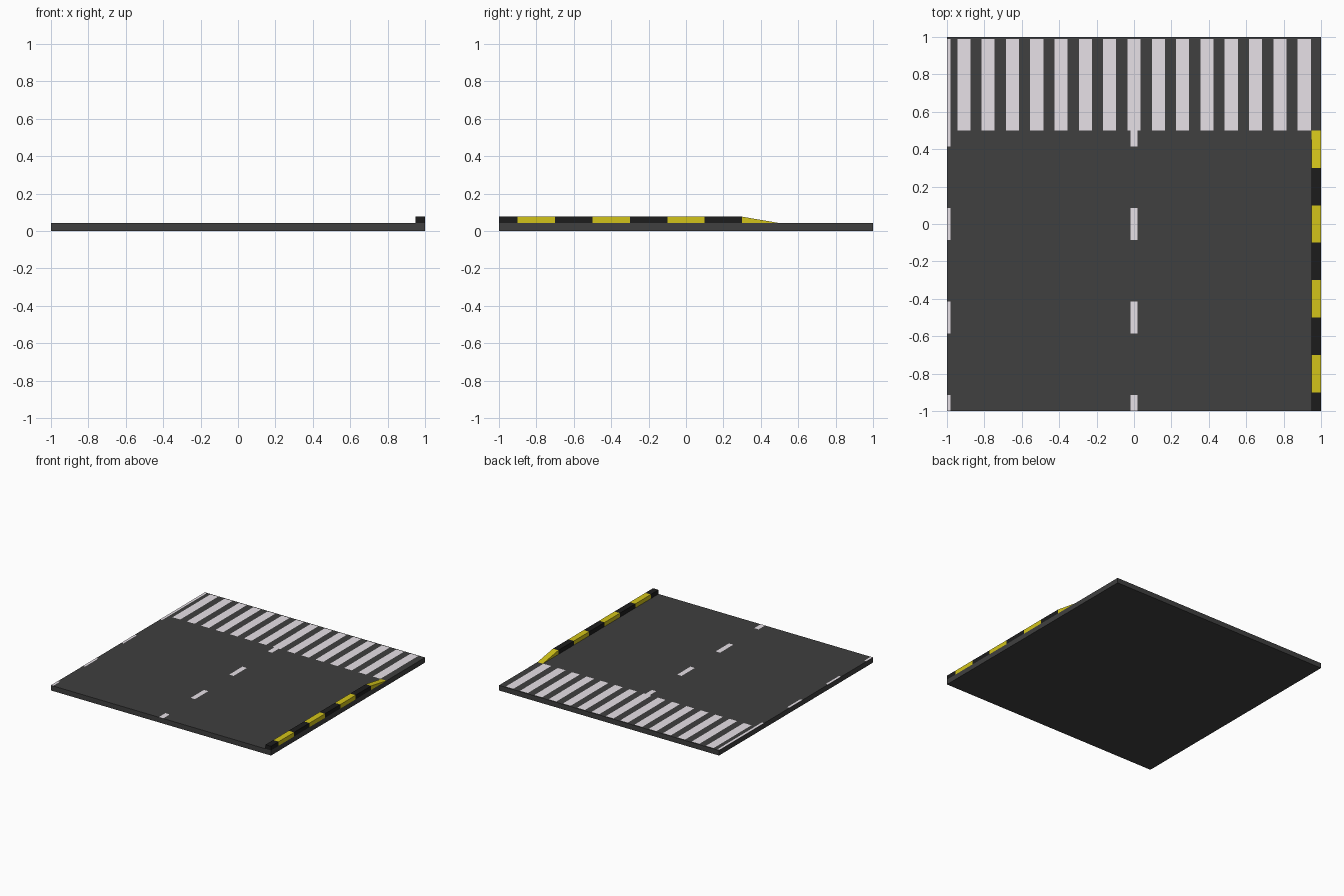
import bpy

if "Cube" in bpy.data.objects:
    bpy.data.objects.remove(bpy.data.objects["Cube"])

TOP = 0.042    # road surface height
CURB = 0.076   # curb top height


def material(name, rgb):
    m = bpy.data.materials.new(name)
    m.diffuse_color = (*rgb, 1)
    m.use_nodes = True
    m.node_tree.nodes["Principled BSDF"].inputs["Base Color"].default_value = m.diffuse_color
    return m


asphalt = material("asphalt", (0.05, 0.05, 0.05))
white = material("white_paint", (0.8, 0.75, 0.8))
yellow = material("yellow_paint", (0.65, 0.55, 0.01))
black = material("black_paint", (0.012, 0.012, 0.012))


def add_mesh(name, verts, faces, mat):
    me = bpy.data.meshes.new(name)
    me.from_pydata(verts, [], faces)
    me.materials.append(mat)
    ob = bpy.data.objects.new(name, me)
    bpy.context.collection.objects.link(ob)
    return ob


def block(name, x0, x1, y0, y1, z0, z_front, z_back, mat):
    """Box whose top may slope along y; a wedge if z_back equals z0."""
    prof = [(y0, z0), (y1, z0), (y1, z_back), (y0, z_front)]
    if z_back == z0:
        prof.pop(2)
    n = len(prof)
    verts = [(x, y, z) for x in (x0, x1) for y, z in prof]
    faces = [tuple(reversed(range(n))), tuple(range(n, 2 * n))]
    faces += [(i, (i + 1) % n, (i + 1) % n + n, i + n) for i in range(n)]
    return add_mesh(name, verts, faces, mat)


def paint(name, rects):
    """Flat road markings just above the asphalt."""
    verts, faces = [], []
    z = TOP + 0.001
    for x0, x1, y0, y1 in rects:
        b = len(verts)
        verts += [(x0, y0, z), (x1, y0, z), (x1, y1, z), (x0, y1, z)]
        faces.append((b, b + 1, b + 2, b + 3))
    return add_mesh(name, verts, faces, white)


# Road slab
block("road_slab", -1, 1, -1, 1, 0, TOP, TOP, asphalt)

# Zebra crossing: 15 even stripes
paint("crossing_stripes", [((i - 7) * 0.13 - 0.035, (i - 7) * 0.13 + 0.035, 0.5, 0.99)
                           for i in range(15)])

# Lane dashes along the centre and the left edge
dashes = [(-1, -0.914), (-0.586, -0.414), (-0.086, 0.086)]
paint("centre_dashes", [(-0.02, 0.02, a, b) for a, b in dashes + [(0.414, 0.5)]])
paint("edge_dashes", [(-1, -0.98, a, b) for a, b in dashes + [(0.414, 0.99)]])

# Striped curb on the right, ending in a ramp at the crossing
bounds = [-1] + [-0.9 + 0.2 * i for i in range(7)]
for i in range(7):
    block(f"curb_segment_{i + 1}", 0.95, 1, bounds[i], bounds[i + 1],
          TOP, CURB, CURB, yellow if i % 2 else black)
block("curb_ramp", 0.95, 1, 0.3, 0.5, TOP, CURB, TOP, yellow)
